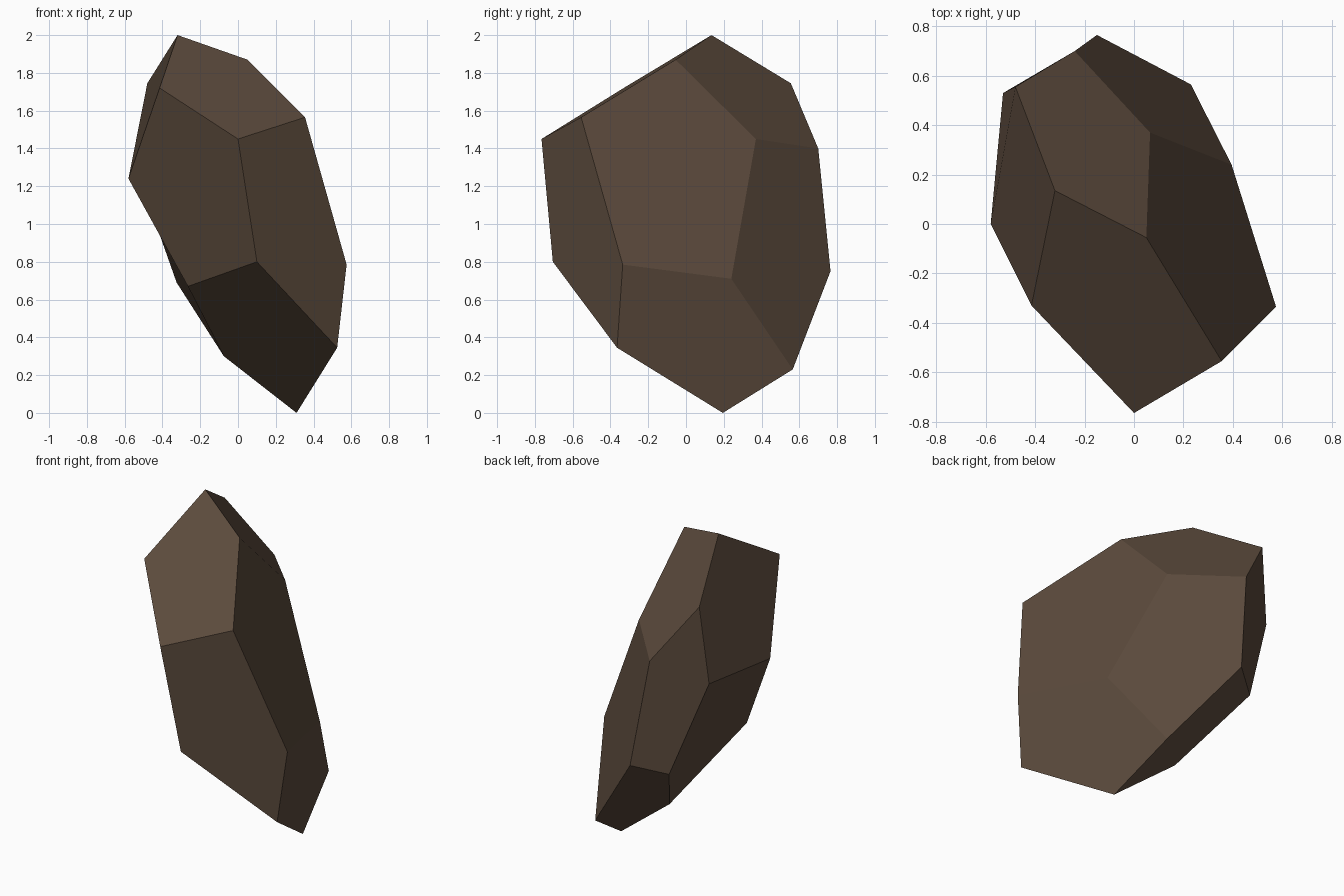
import bpy
import bmesh
from mathutils import Vector

default_cube = bpy.data.objects.get("Cube")
if default_cube:
    bpy.data.objects.remove(default_cube, do_unlink=True)


def make_material(name, colour):
    material = bpy.data.materials.new(name)
    material.use_nodes = True
    material.diffuse_color = colour
    for node in material.node_tree.nodes:
        if node.type == "BSDF_PRINCIPLED":
            node.inputs["Base Color"].default_value = colour
            node.inputs["Roughness"].default_value = 0.9
    return material


# Corners of the rock, an uneven twelve-sided stone
corners = {
    # crown
    "A": (-.32, .135, 2), "B": (.05, -.055, 1.87), "C": (.355, -.555, 1.565),
    "D": (0, -.765, 1.45), "O": (-.415, -.33, 1.72), "H": (-.48, .555, 1.745),
    # waist
    "I": (.065, .37, 1.45), "M": (-.24, .7, 1.4), "Q": (-.53, .53, 1.27),
    "P": (-.58, 0, 1.24), "N": (.1, -.705, .8), "E": (.575, -.335, .785),
    "J": (.395, .24, .71), "K": (-.15, .765, .75),
    # base
    "R": (-.265, -.22, .67), "U": (-.325, .63, .69), "F": (.525, -.365, .345),
    "S": (-.075, .27, .3), "L": (.23, .565, .23), "G": (.31, .195, 0),
}

# Each facet is a five-sided face, spelled by its corners
facets = (
    "ABCDO", "CDNFE", "ODNRP", "NFGSR",
    "BCEJI", "EFGLJ", "IJLKM", "ABIMH",
    "AOPQH", "HMKUQ", "PQUSR", "GLKUS",
)


def build_rock(name, material):
    bm = bmesh.new()
    verts = {key: bm.verts.new(Vector(place)) for key, place in corners.items()}
    for facet in facets:
        face = bm.faces.new([verts[key] for key in facet])
        face.smooth = False
    bmesh.ops.recalc_face_normals(bm, faces=bm.faces[:])
    mesh = bpy.data.meshes.new(name)
    bm.to_mesh(mesh)
    bm.free()
    mesh.materials.append(material)
    rock = bpy.data.objects.new(name, mesh)
    bpy.context.collection.objects.link(rock)
    return rock


brown_stone = make_material("brown stone", (.107, .07, .046, 1))
build_rock("rock", brown_stone)
